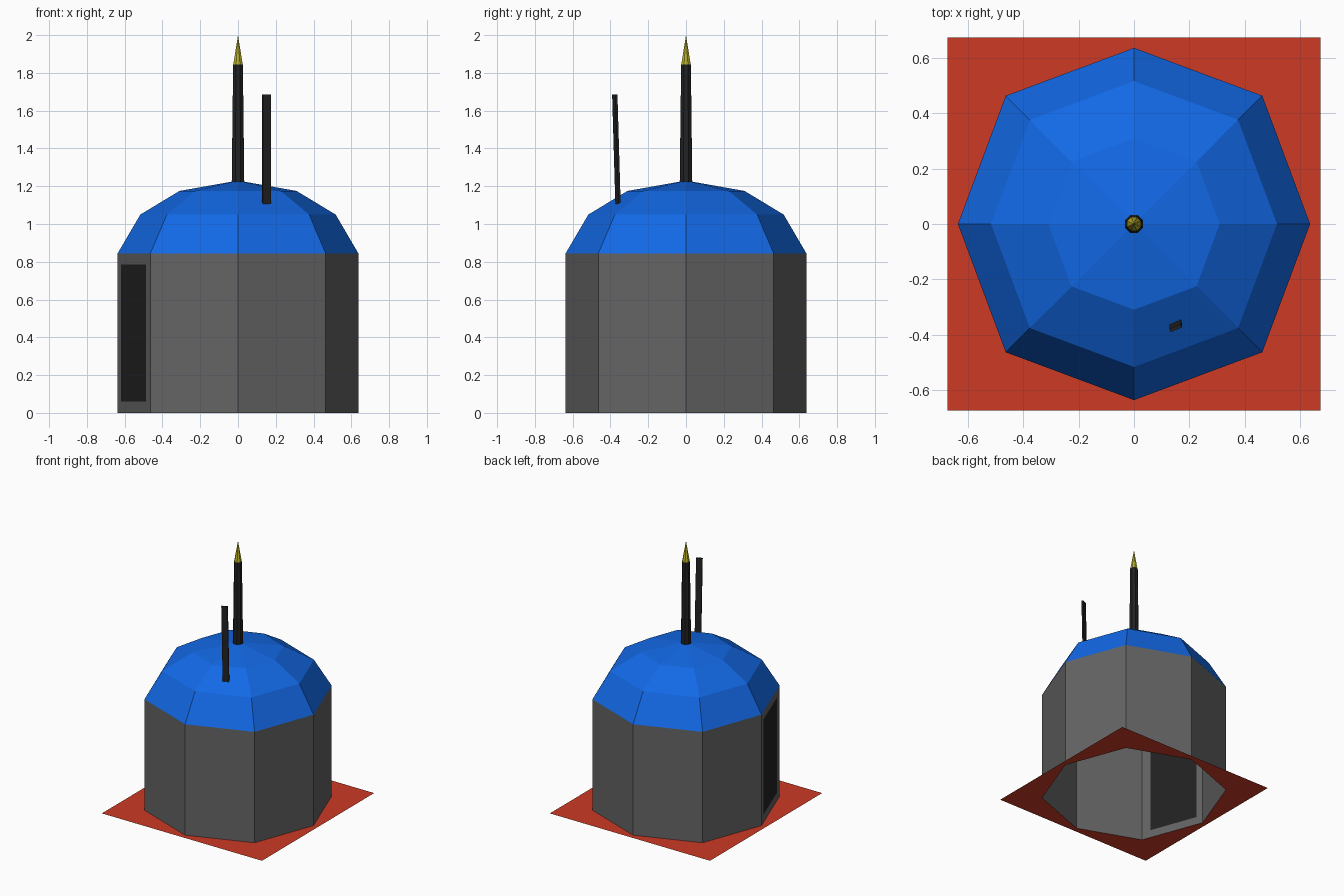
import bpy
import math
from mathutils import Matrix, Vector

if "Cube" in bpy.data.objects:
    bpy.data.objects.remove(bpy.data.objects["Cube"])


def material(name, rgb):
    m = bpy.data.materials.new(name)
    m.diffuse_color = (*rgb, 1)
    m.use_nodes = True
    m.node_tree.nodes["Principled BSDF"].inputs["Base Color"].default_value = m.diffuse_color
    return m


GREY = material("wall grey", (0.127, 0.127, 0.127))
BLACK = material("dark panel", (0.016, 0.016, 0.016))
BLUE = material("dome blue", (0.006, 0.14, 0.79))
RED = material("base red", (0.61, 0.042, 0.018))
GOLD = material("tip yellow", (0.50, 0.45, 0.02))


def build(name, verts, faces, *mats):
    mesh = bpy.data.meshes.new(name)
    mesh.from_pydata([tuple(v) for v in verts], [], faces)
    for m in mats:
        mesh.materials.append(m)
    obj = bpy.data.objects.new(name, mesh)
    bpy.context.collection.objects.link(obj)
    return obj


def ring(r, z, diagonal=1.03):
    """Eight points, the diagonal ones slightly further out."""
    return [Vector((r * k * math.cos(a), r * k * math.sin(a), z))
            for i in range(8)
            for a, k in [(i * math.pi / 4, diagonal if i % 2 else 1)]]


def bands(rows, n=8):
    """Quads joining consecutive rings of n points."""
    return [(r * n + i, r * n + (i + 1) % n, (r + 1) * n + (i + 1) % n, (r + 1) * n + i)
            for r in range(rows - 1) for i in range(n)]


R, EAVE = 0.637, 0.845

# Walls, with the door cut into the left-front face
verts = ring(R, 0) + ring(R, EAVE)
faces = bands(2)
DOOR = 4
outer = faces.pop(DOOR)
a, b = verts[outer[0]], verts[outer[1]]
for t, z in ((0.1, 0.06), (0.86, 0.06), (0.86, 0.785), (0.1, 0.785)):
    verts.append(a.lerp(b, t) + Vector((0, 0, z)))
inner = (16, 17, 18, 19)
faces += [(outer[i], outer[(i + 1) % 4], inner[(i + 1) % 4], inner[i]) for i in range(4)]
faces.append(inner)
walls = build("walls_with_door", verts, faces, GREY, BLACK)
walls.data.polygons[-1].material_index = 1

# Dome
verts = ring(R, EAVE) + ring(0.517, 1.05) + ring(0.31, 1.175) + [Vector((0, 0, 1.23))]
faces = bands(3) + [(16 + i, 16 + (i + 1) % 8, 24) for i in range(8)]
build("dome", verts, faces, BLUE)

# Flat square base with an octagonal opening
verts = ring(R, 0) + ring(0.675, 0, math.sqrt(2))
build("base_plate", verts, [f[::-1] for f in bands(2)], RED)


# Central mast and its pointed tip
def cone(name, r1, r2, z1, z2, mat):
    bpy.ops.mesh.primitive_cone_add(vertices=8, radius1=r1, radius2=r2, depth=z2 - z1,
                                    location=(0, 0, (z1 + z2) / 2),
                                    rotation=(0, 0, math.pi / 8))
    obj = bpy.context.object
    obj.name = name
    obj.data.materials.append(mat)


cone("mast", 0.036, 0.028, 1.215, 1.845, BLACK)
cone("mast_tip", 0.027, 0.0, 1.845, 2.0, GOLD)

# Thin flat aerial, turned to its dome face and leaning outward
turn = Matrix.Rotation(math.pi / 8, 3, 'Z')
verts = []
for y, z in ((-0.360, 1.105), (-0.377, 1.685)):
    for sx, sy in ((-1, -1), (1, -1), (1, 1), (-1, 1)):
        verts.append(turn @ Vector((sx * 0.0225, sy * 0.006, 0)) + Vector((0.151, y, z)))
build("side_aerial", verts, bands(2, 4) + [(3, 2, 1, 0), (4, 5, 6, 7)], BLACK)
